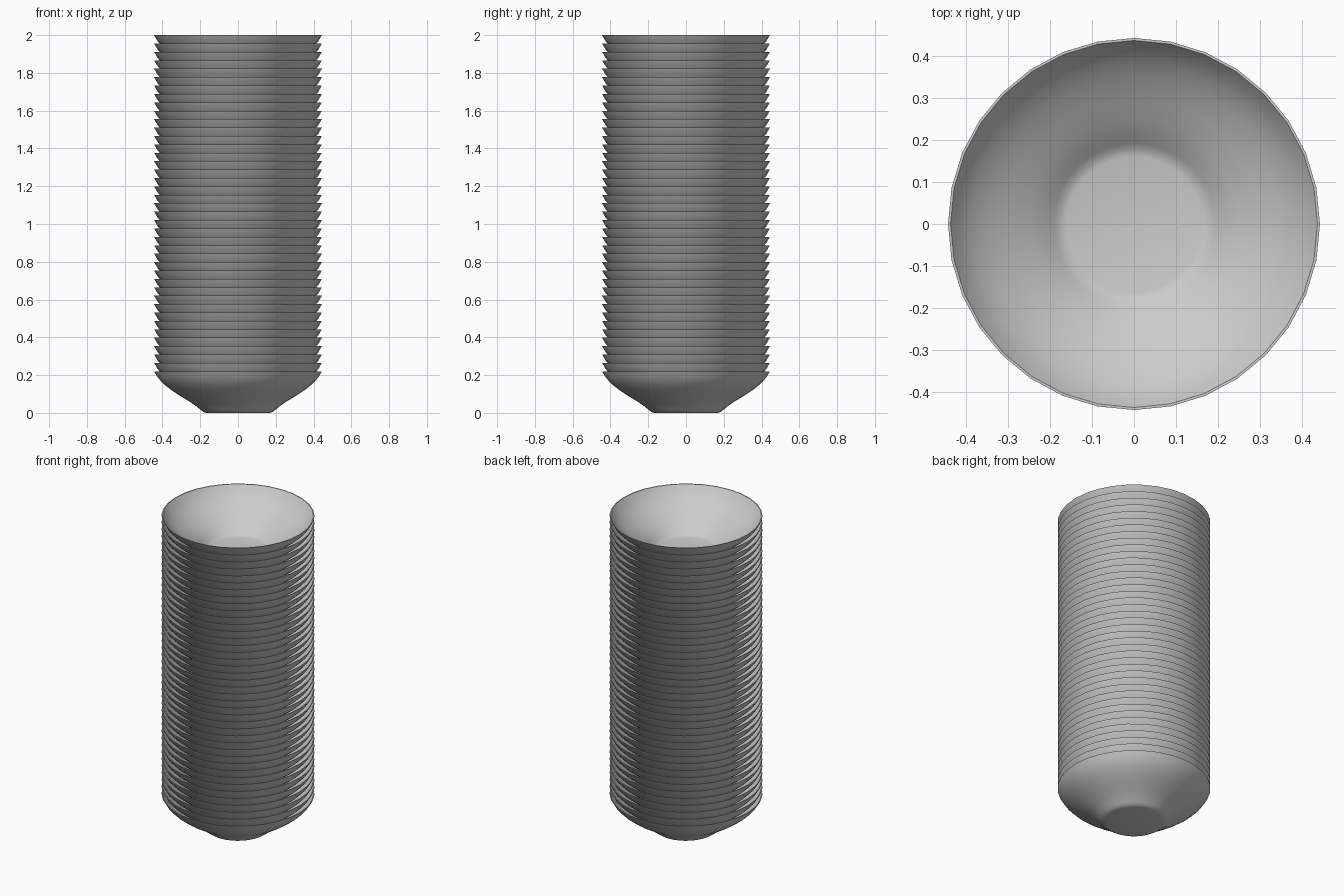
import bpy
import math

if "Cube" in bpy.data.objects:
    bpy.data.objects.remove(bpy.data.objects["Cube"])

SIDES = 32
COUNT = 41
RIM_Z = 0.22
STEP = (2.0 - RIM_Z) / (COUNT - 1)

# bowl cross-section (radius, height): outside from foot to rim, then inside back down
outer = [(0.165, 0), (0.182, 0.004), (0.198, 0.016), (0.222, 0.036), (0.255, 0.059),
         (0.305, 0.089), (0.355, 0.122), (0.395, 0.154), (0.425, 0.187), (0.444, RIM_Z)]
inner = [(0.438, RIM_Z), (0.418, 0.190), (0.389, 0.159), (0.350, 0.128), (0.300, 0.096),
         (0.250, 0.066), (0.217, 0.043), (0.193, 0.023), (0.178, 0.012), (0.162, 0.008)]
profile = outer + inner


def lathe(name, points, sides):
    verts, faces = [], []
    for r, z in points:
        for i in range(sides):
            a = 2 * math.pi * i / sides
            verts.append((r * math.cos(a), r * math.sin(a), z))
    for k in range(len(points) - 1):
        for i in range(sides):
            j = (i + 1) % sides
            faces.append((k * sides + i, k * sides + j,
                          (k + 1) * sides + j, (k + 1) * sides + i))
    # foot underside and inside floor
    faces.append(tuple(reversed(range(sides))))
    faces.append(tuple((len(points) - 1) * sides + i for i in range(sides)))
    mesh = bpy.data.meshes.new(name)
    mesh.from_pydata(verts, [], faces)
    obj = bpy.data.objects.new(name, mesh)
    bpy.context.collection.objects.link(obj)
    return obj


# one bowl, repeated upward into a nested stack
bowls = lathe("bowl_stack", profile, SIDES)
bpy.context.view_layer.objects.active = bowls
bowls.select_set(True)
bpy.ops.object.shade_smooth_by_angle(angle=math.radians(40))

stack = bowls.modifiers.new("stack", 'ARRAY')
stack.count = COUNT
stack.use_relative_offset = False
stack.use_constant_offset = True
stack.constant_offset_displace = (0, 0, STEP)
